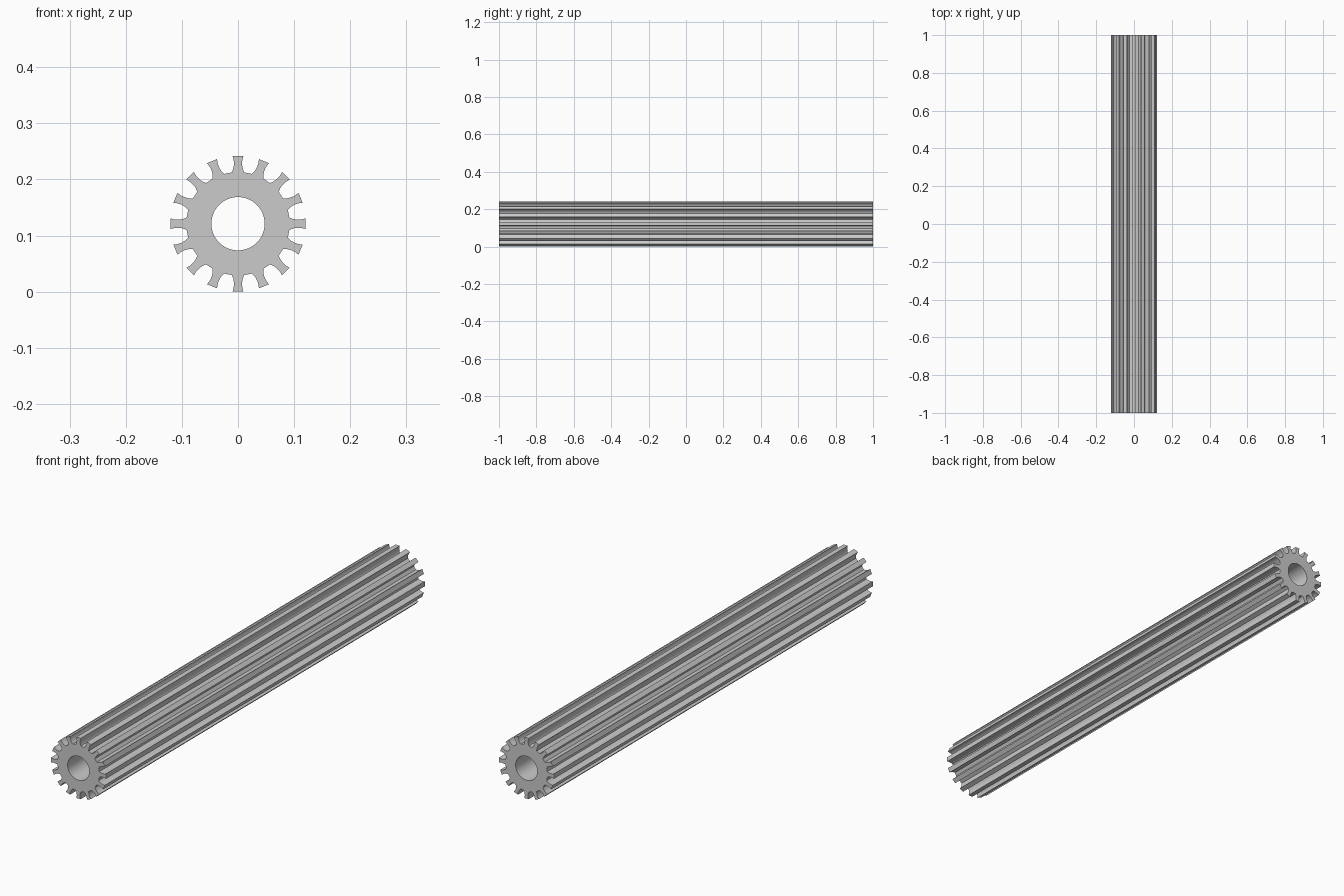
import bpy, bmesh
from math import sin, cos, pi

if "Cube" in bpy.data.objects:
    bpy.data.objects.remove(bpy.data.objects["Cube"])

TEETH, LENGTH, R, BORE = 16, 2.0, 0.121, 0.0475
# half tooth: (radius along tooth axis, half width) from root to tip
FLANK = [(0.0915, 0.0110), (0.0945, 0.0098), (0.0985, 0.0083), (0.104, 0.0074),
         (0.109, 0.0073), (0.114, 0.0078), (0.1207, 0.0096)]


def add_loop(curve, points):
    s = curve.splines.new('POLY')
    s.points.add(len(points) - 1)
    for p, (x, y) in zip(s.points, points):
        p.co = (x, y, 0, 1)
    s.use_cyclic_u = True


# Gear outline: each tooth goes up one flank and down the other
tooth = [(r, -w) for r, w in FLANK] + [(r, w) for r, w in reversed(FLANK)]
outline = []
for i in range(TEETH):
    a = 2 * pi * i / TEETH
    outline += [(r * cos(a) - w * sin(a), r * sin(a) + w * cos(a)) for r, w in tooth]

# Filled profile with central bore, extruded along the shaft
curve = bpy.data.curves.new("pinion_rod", 'CURVE')
curve.dimensions = '2D'
curve.fill_mode = 'BOTH'
curve.extrude = LENGTH / 2
add_loop(curve, outline)
add_loop(curve, [(BORE * cos(2 * pi * i / 64), BORE * sin(2 * pi * i / 64)) for i in range(64)])
rod = bpy.data.objects.new("pinion_rod", curve)
bpy.context.collection.objects.link(rod)
rod.rotation_euler = (pi / 2, 0, 0)
rod.location = (0, 0, R)

# Turn into a clean closed mesh
bpy.context.view_layer.objects.active = rod
rod.select_set(True)
bpy.ops.object.convert(target='MESH')
rod = bpy.context.object
bm = bmesh.new()
bm.from_mesh(rod.data)
bmesh.ops.remove_doubles(bm, verts=bm.verts, dist=1e-5)
bmesh.ops.recalc_face_normals(bm, faces=bm.faces)
bm.to_mesh(rod.data)
bm.free()
bpy.ops.object.shade_smooth_by_angle(angle=pi / 6)
